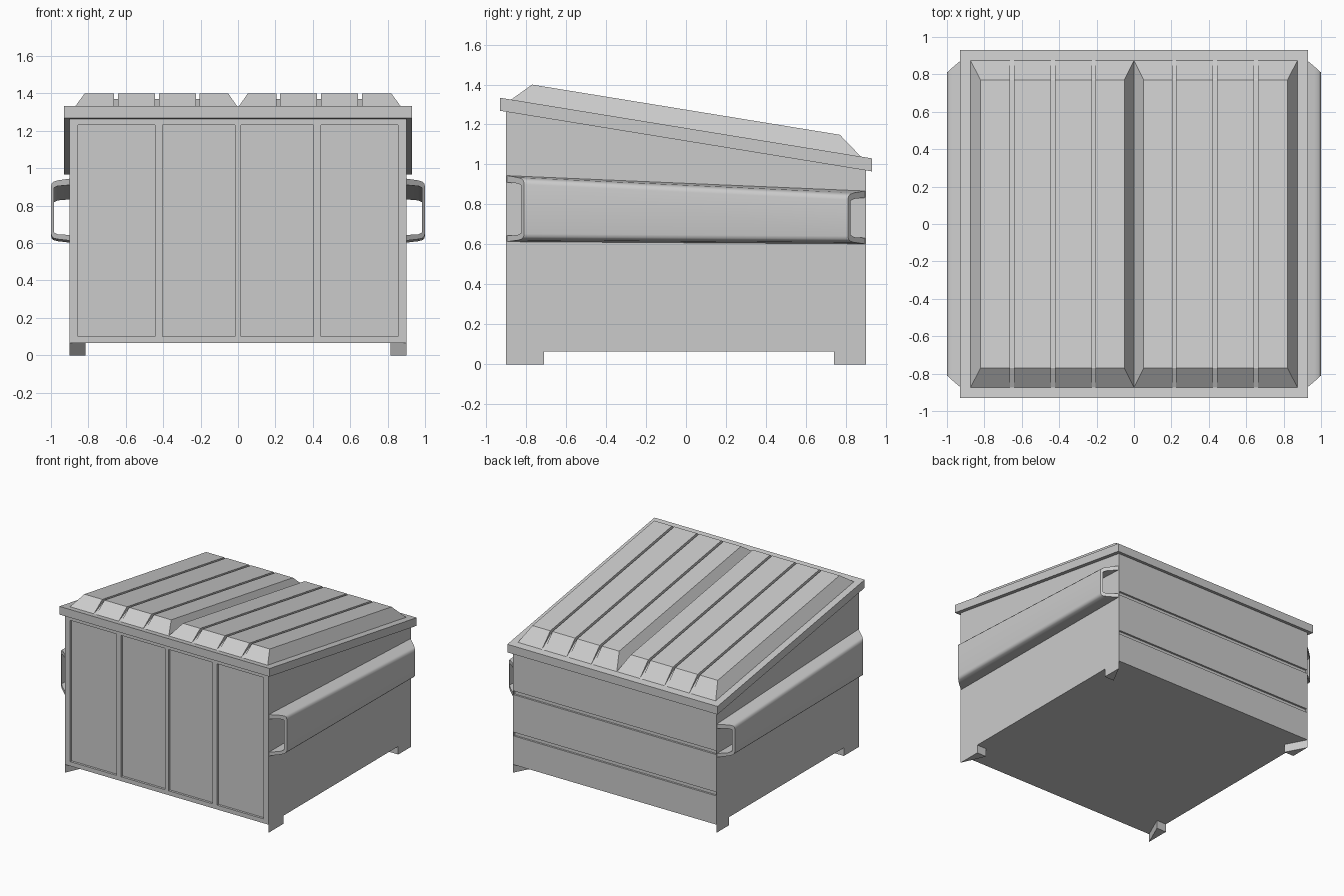
import bpy, bmesh, math

if "Cube" in bpy.data.objects:
    bpy.data.objects.remove(bpy.data.objects["Cube"])


def top_z(y):
    """Height of the sloping rim plane at depth y."""
    return 1.182 - 0.163 * y


def make(name, verts, faces, smooth=False):
    mesh = bpy.data.meshes.new(name)
    mesh.from_pydata(verts, [], faces)
    bm = bmesh.new()
    bm.from_mesh(mesh)
    bmesh.ops.remove_doubles(bm, verts=bm.verts, dist=1e-5)
    bmesh.ops.recalc_face_normals(bm, faces=bm.faces)
    bm.to_mesh(mesh)
    bm.free()
    obj = bpy.data.objects.new(name, mesh)
    bpy.context.collection.objects.link(obj)
    bpy.ops.object.select_all(action='DESELECT')
    obj.select_set(True)
    bpy.context.view_layer.objects.active = obj
    if smooth:
        bpy.ops.object.shade_smooth_by_angle(angle=math.radians(40))
    return obj


def prism(name, a, b, smooth=False):
    """Solid joining two matching point loops."""
    n = len(a)
    faces = [(i, (i + 1) % n, n + (i + 1) % n, n + i) for i in range(n)]
    faces += [tuple(range(n))[::-1], tuple(range(n, 2 * n))]
    return make(name, a + b, faces, smooth)


def box(name, x0, x1, y0, y1, z0, z1):
    loop = [(x0, y0), (x1, y0), (x1, y1), (x0, y1)]
    return prism(name, [(x, y, z0) for x, y in loop], [(x, y, z1) for x, y in loop])


def cut(obj, cutter):
    cutter.hide_render = True
    mod = obj.modifiers.new("cut", 'BOOLEAN')
    mod.operation, mod.solver, mod.object = 'DIFFERENCE', 'EXACT', cutter
    bpy.context.view_layer.objects.active = obj
    bpy.ops.object.modifier_apply(modifier=mod.name)
    bpy.data.objects.remove(cutter)


def side_profile(name, half_x, profile):
    return prism(name, [(-half_x, y, z) for y, z in profile],
                 [(half_x, y, z) for y, z in profile])


# Body with sloping top
body = side_profile("bin_body", 0.9, [(-0.9, 0.065), (0.9, 0.065),
                                      (0.9, top_z(0.9) - 0.03), (-0.9, top_z(-0.9) - 0.03)])

# Recessed front panels
for x0, x1 in [(-0.855, -0.445), (-0.405, -0.017), (0.017, 0.405), (0.445, 0.855)]:
    cut(body, box("panel_cutter", x0, x1, -1.0, -0.882, 0.1, 1.23))

# Horizontal grooves across the back
for z in (0.31, 0.64):
    cut(body, box("groove_cutter", -0.895, 0.895, 0.885, 1.0, z - 0.015, z + 0.015))

# Overhanging rim
side_profile("lid_rim", 0.93, [(-0.93, top_z(-0.93) - 0.065), (0.93, top_z(0.93) - 0.065),
                               (0.93, top_z(0.93)), (-0.93, top_z(-0.93))])


# Raised lid with hipped edges and lengthwise grooves
def lid(name, side):
    high, low, edge, inner = 0.092, 0.062, 0.875, 0.77
    columns = [(0.0, 0, edge), (0.052, high, inner)]
    for gx in (0.215, 0.433, 0.652):
        columns += [(gx - 0.01, high, inner), (gx - 0.01, low, inner),
                    (gx + 0.01, low, inner), (gx + 0.01, high, inner)]
    columns += [(0.82, high, inner), (0.875, 0, edge)]
    verts = []
    for x, h, yi in columns:
        for y, dz in ((-edge, 0), (-yi, h), (yi, h), (edge, 0)):
            verts.append((side * x, y, top_z(y) + dz))
    faces = [(4 * c + r, 4 * c + r + 1, 4 * c + r + 5, 4 * c + r + 4)
             for c in range(len(columns) - 1) for r in range(3)]
    obj = make(name, verts, faces)
    bm = bmesh.new()
    bm.from_mesh(obj.data)
    bmesh.ops.dissolve_degenerate(bm, dist=1e-5, edges=bm.edges)
    bmesh.ops.holes_fill(bm, edges=[e for e in bm.edges if e.is_boundary])
    bmesh.ops.recalc_face_normals(bm, faces=bm.faces)
    bm.to_mesh(obj.data)
    bm.free()


lid("left_lid", -1)
lid("right_lid", 1)


# Tapering fork pockets with mitred ends
def fork_pocket(name, side):
    # (x, which edge the offset is measured from, offset)
    section = [(0.895, 1, 0), (0.965, 1, -0.01), (0.987, 1, -0.017), (0.997, 1, -0.028),
               (1.0, 1, -0.045), (1.0, 0, 0.04), (0.997, 0, 0.025), (0.987, 0, 0.014),
               (0.965, 0, 0.008), (0.895, 0, 0), (0.895, 0, 0.03), (0.965, 0, 0.034),
               (0.985, 0, 0.045), (0.985, 1, -0.05), (0.965, 1, -0.04), (0.895, 1, -0.034)]

    def loop(end, bottom, top):
        return [(side * x, end * (0.9 - 0.9 * max(0, x - 0.9)), (top if e else bottom) + d)
                for x, e, d in section]
    prism(name, loop(-1, 0.613, 0.945), loop(1, 0.602, 0.868), True)


fork_pocket("left_fork_pocket", -1)
fork_pocket("right_fork_pocket", 1)

# Triangular corner feet
for side, sx in (("left", -1), ("right", 1)):
    for end, y0, y1 in (("front", -0.9, -0.71), ("back", 0.9, 0.74)):
        plan = [(sx * 0.9, y0), (sx * 0.9, y1), (sx * 0.815, y1)]
        prism(f"{end}_{side}_foot", [(x, y, 0) for x, y in plan],
              [(x, y, 0.07) for x, y in plan])
